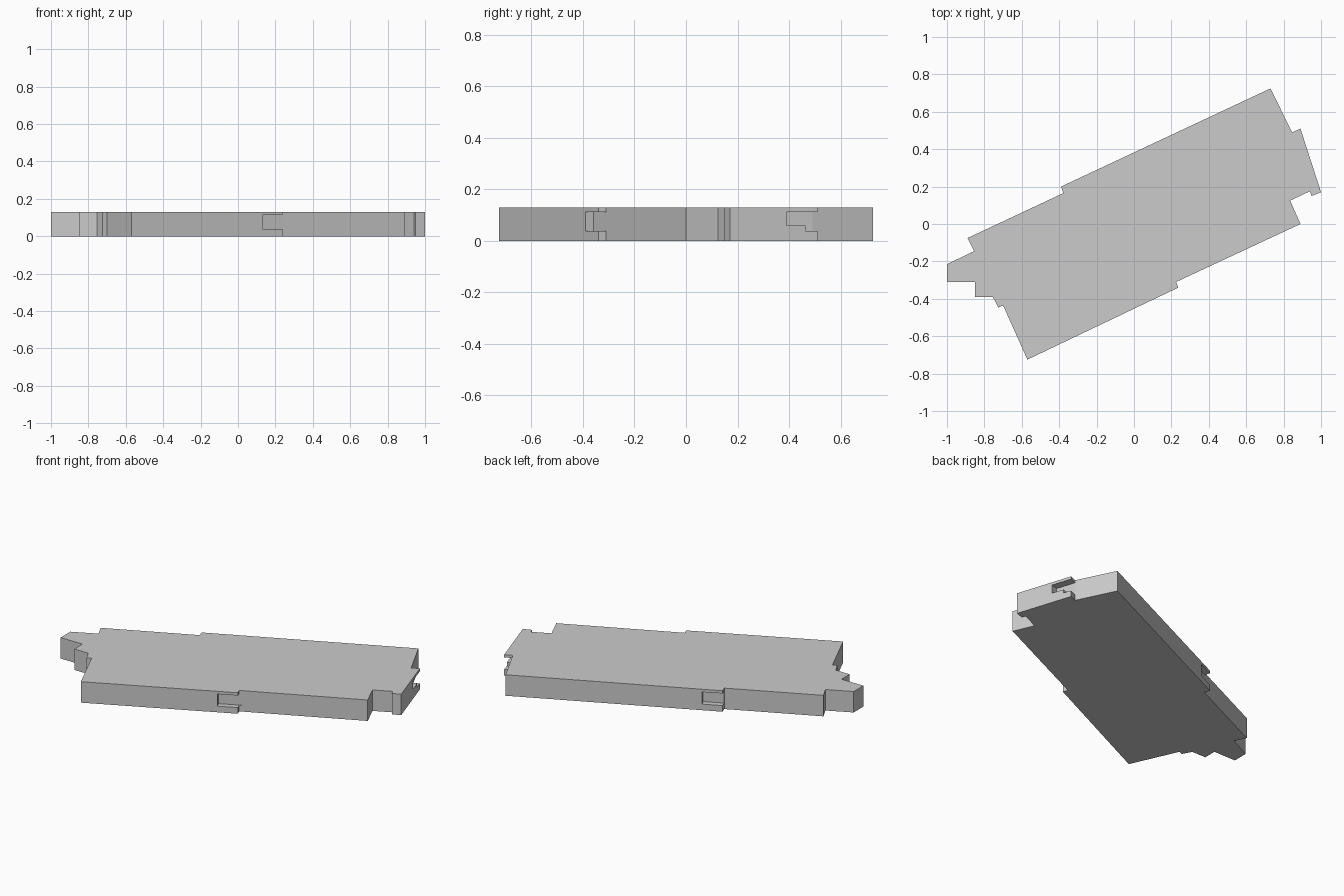
import bpy, bmesh
from mathutils import Vector

if "Cube" in bpy.data.objects:
    bpy.data.objects.remove(bpy.data.objects["Cube"])

HEIGHT = 0.13
OUTLINE = [(0.73, 0.725), (0.845, 0.49), (0.89, 0.51), (1.0, 0.17), (0.95, 0.15),
           (0.94, 0.175), (0.835, 0.125), (0.89, 0.0), (0.225, -0.31), (0.237, -0.34),
           (-0.57, -0.725), (-0.70, -0.435), (-0.725, -0.447), (-0.755, -0.39),
           (-0.85, -0.39), (-0.85, -0.31), (-1.0, -0.31), (-1.0, -0.215),
           (-0.855, -0.145), (-0.89, -0.075), (-0.378, 0.165), (-0.39, 0.2)]


def prism(name, points, z0, z1):
    """Extrude a flat outline between two heights."""
    bm = bmesh.new()
    face = bm.faces.new([bm.verts.new((x, y, z0)) for x, y in points])
    ext = bmesh.ops.extrude_face_region(bm, geom=[face])
    verts = [g for g in ext["geom"] if isinstance(g, bmesh.types.BMVert)]
    bmesh.ops.translate(bm, verts=verts, vec=(0, 0, z1 - z0))
    bmesh.ops.recalc_face_normals(bm, faces=bm.faces[:])
    mesh = bpy.data.meshes.new(name)
    bm.to_mesh(mesh)
    bm.free()
    obj = bpy.data.objects.new(name, mesh)
    bpy.context.collection.objects.link(obj)
    return obj


def strip(corner, along, length, depth, out=0.02):
    """Rectangle at a step corner, running along the wall and into the slab."""
    c, a, d = Vector(corner), Vector(along).normalized(), Vector(depth)
    n = d.normalized()
    return [c - a * out - n * out, c + a * length - n * out,
            c + a * length + d, c - a * out + d]


# Main slab with stepped ends
slab = prism("slab", OUTLINE, 0, HEIGHT)

# Pockets open at the steps: front, back, and right end tab
pockets = [
    ("front_pocket", (0.237, -0.34), (-0.807, -0.385), 0.116, (-0.0145, 0.031)),
    ("back_pocket", (-0.39, 0.2), (1.12, 0.525), 0.116, (0.0145, -0.031)),
    ("end_pocket", (0.89, 0.51), (0.11, -0.34), 0.126, (-0.046, -0.015)),
]
for name, corner, along, length, depth in pockets:
    cutter = prism(name + "_cutter", strip(corner, along, length, depth), 0.038, 0.113)
    cutter.hide_render = True
    cutter.hide_set(True)
    mod = slab.modifiers.new(name, "BOOLEAN")
    mod.operation = "DIFFERENCE"
    mod.solver = "EXACT"
    mod.object = cutter

# Low ledge inside the end pocket
ledge = [(0.905, 0.463), (0.929, 0.39), (0.884, 0.375), (0.860, 0.448)]
prism("end_pocket_ledge", ledge, 0.037, 0.06)
